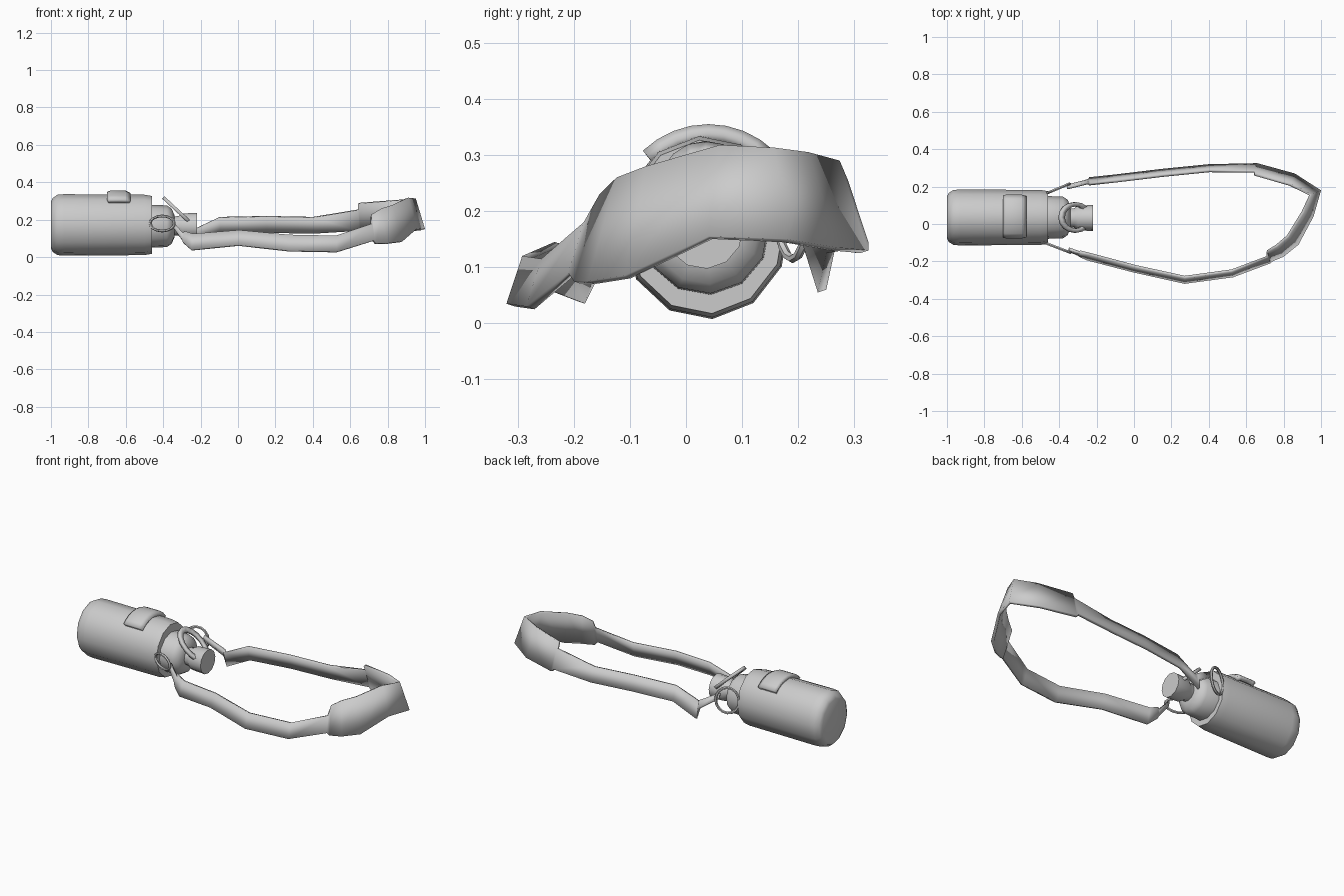
import bpy
from math import sin, cos, pi, radians
from mathutils import Vector, Matrix

cube = bpy.data.objects.get("Cube")
if cube:
    bpy.data.objects.remove(cube)

grey = bpy.data.materials.new("plain grey")
grey.use_nodes = True
grey.diffuse_color = (0.6, 0.6, 0.6, 1)
grey.node_tree.nodes["Principled BSDF"].inputs["Base Color"].default_value = (0.6, 0.6, 0.6, 1)


def make(name, verts, faces, angle=35):
    """Mesh object with the grey material and smooth shading by angle."""
    mesh = bpy.data.meshes.new(name)
    mesh.from_pydata(verts, [], faces)
    mesh.materials.append(grey)
    obj = bpy.data.objects.new(name, mesh)
    bpy.context.collection.objects.link(obj)
    bpy.ops.object.select_all(action="DESELECT")
    obj.select_set(True)
    bpy.context.view_layer.objects.active = obj
    bpy.ops.object.shade_smooth_by_angle(angle=radians(angle))
    return obj


def thicken(obj, amount, offset=-1):
    mod = obj.modifiers.new("thickness", "SOLIDIFY")
    mod.thickness = amount
    mod.offset = offset


def lathe(name, profile, centre, squash=1.0, sides=12, turn=0.08):
    """Turn (x, radius) pairs about an axis along x, capping both ends."""
    verts = []
    for x, r in profile:
        for i in range(sides):
            a = 2 * pi * i / sides - turn
            verts.append((x, centre[0] - r * squash * sin(a), centre[1] - r * cos(a)))
    faces = []
    for k in range(len(profile) - 1):
        for i in range(sides):
            j = (i + 1) % sides
            a, b = k * sides, (k + 1) * sides
            faces.append((a + i, a + j, b + j, b + i))
    last = (len(profile) - 1) * sides
    faces.append(tuple(reversed(range(sides))))
    faces.append(tuple(range(last, last + sides)))
    return make(name, verts, faces, 50)


def ring(name, centre, along, across, wire, segments=16, sides=6):
    """Closed oval ring spanned by two half-axis vectors."""
    centre, along, across = Vector(centre), Vector(along), Vector(across)
    normal = along.cross(across).normalized()
    verts, faces = [], []
    for i in range(segments):
        a = 2 * pi * i / segments
        arm = along * cos(a) + across * sin(a)
        for j in range(sides):
            b = 2 * pi * j / sides
            verts.append(centre + arm + arm.normalized() * wire * cos(b) + normal * wire * sin(b))
            i2, j2 = (i + 1) % segments, (j + 1) % sides
            faces.append((i * sides + j, i2 * sides + j, i2 * sides + j2, i * sides + j2))
    return make(name, verts, faces)


# Bottle body with rounded base
lathe("bottle_body", [(-1, .125), (-.99, .145), (-.965, .162), (-.93, .165),
                      (-.5, .162), (-.46, .155), (-.46, .12)], (.035, .172), .91)

# Neck and stopper
lathe("neck", [(-.48, .115), (-.38, .112), (-.355, .095), (-.34, .06)], (.035, .165))
lathe("stopper", [(-.36, .05), (-.32, .052), (-.3, .066), (-.22, .07)], (.032, .167))

# Curved pad on top of the body
verts, faces = [], []
rows, steps = ((-.7, .178), (-.685, .184), (-.6, .184), (-.575, .172)), 8
for x, r in rows:
    for i in range(steps + 1):
        a = radians(-42 + 84 * i / steps)
        verts.append((x, .04 + r * .95 * sin(a), .171 + r * cos(a)))
for k in range(len(rows) - 1):
    for i in range(steps):
        a = k * (steps + 1) + i
        b = a + steps + 1
        faces.append((a, b, b + 1, a + 1))
thicken(make("top_pad", verts, faces), .026)

# Flat collar leaning over the stopper
count = 16
tilt = Matrix.Rotation(radians(43), 3, "Y")
verts = [Vector((-.315, .035, .24)) + tilt @ Vector((cos(2 * pi * i / count) * .115 * s,
         sin(2 * pi * i / count) * .082 * s, 0)) for s in (1, .72) for i in range(count)]
faces = [(i, (i + 1) % count, count + (i + 1) % count, count + i) for i in range(count)]
thicken(make("collar", verts, faces), .018, 0)

# Rings joining the strap to the bottle
ring("front_ring", (-.405, -.128, .18), (.065, -.025, 0), (0, 0, .04), .008)
ring("back_ring", (-.405, .19, .19), (.06, .025, 0), (0, 0, .075), .008)

# Strap: outer lower edge x, y, then top and bottom height
path = [(-.35, -.148, .19, .165), (-.3, -.17, .13, .095), (-.295, -.175, .14, .08),
        (-.25, -.195, .125, .04), (0, -.26, .145, .065), (.27, -.32, .12, .035),
        (.53, -.285, .115, .03), (.73, -.21, .18, .09),
        (.74, -.2, .23, .075), (.8, -.175, .26, .075), (.88, -.11, .28, .085),
        (.96, .04, .318, .155), (1, .18, .313, .15), (.86, .27, .305, .135),
        (.66, .325, .29, .13), (.645, .325, .255, .145),
        (.4, .32, .215, .13), (.15, .295, .22, .135), (-.1, .265, .215, .13),
        (-.24, .25, .15, .06), (-.245, .24, .16, .12), (-.36, .21, .225, .195)]
verts, faces = [], []
for i, (x, y, top, bottom) in enumerate(path):
    before, after = path[max(i - 1, 0)], path[min(i + 1, len(path) - 1)]
    out = Vector((after[1] - before[1], before[0] - after[0], 0)).normalized()
    low = Vector((x, y, bottom))
    high = Vector((x, y, top)) - out * (top - bottom) * .33
    verts += [low, high]
    if i:
        a = 2 * i - 2
        faces.append((a, a + 2, a + 3, a + 1))
thicken(make("strap", verts, faces, 30), .016)
